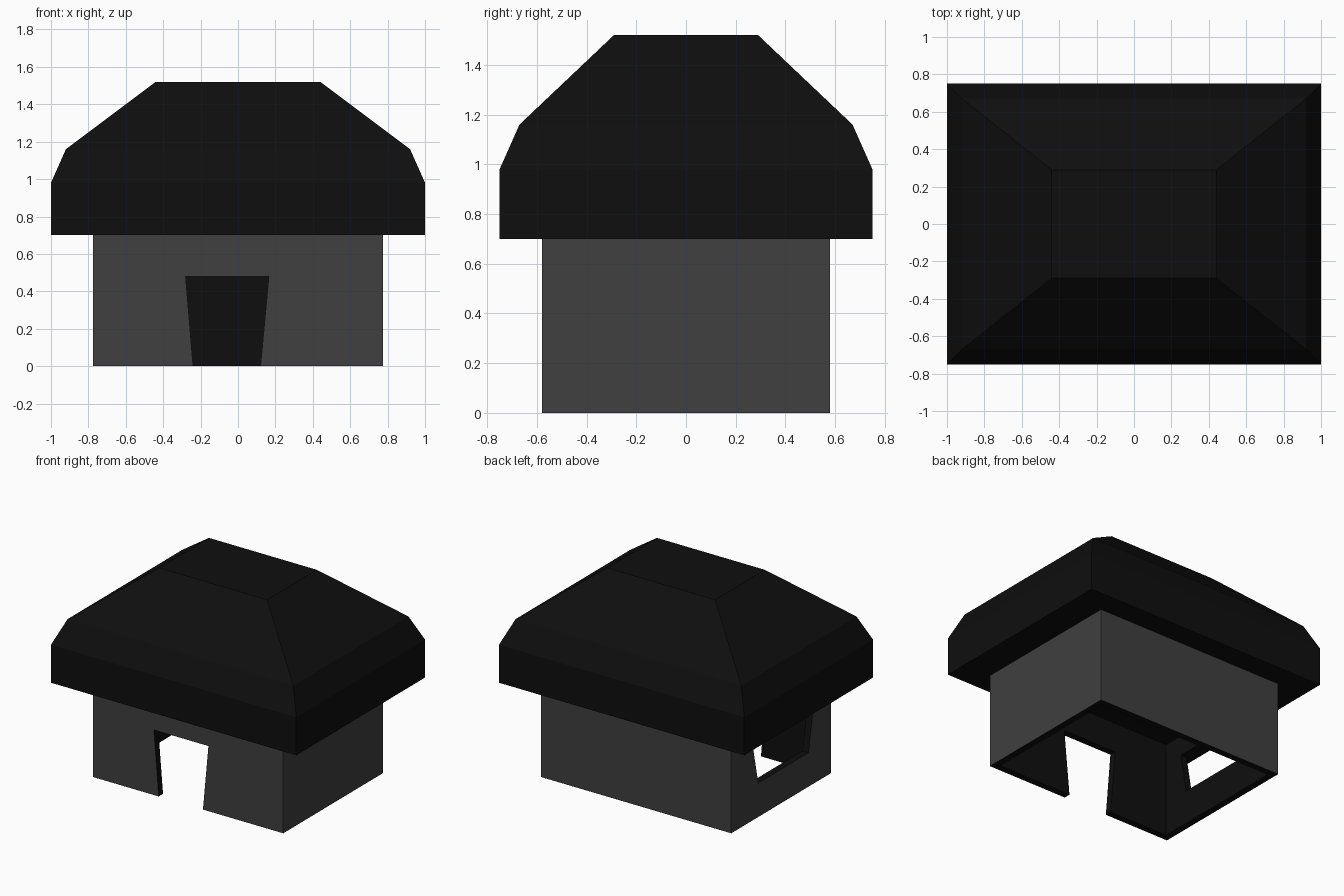
import bpy

if "Cube" in bpy.data.objects:
    bpy.data.objects.remove(bpy.data.objects["Cube"])

def material(name, v):
    m = bpy.data.materials.new(name)
    m.diffuse_color = (v, v, v, 1)
    m.use_nodes = True
    m.node_tree.nodes["Principled BSDF"].inputs["Base Color"].default_value = m.diffuse_color
    return m

WALL = material("charcoal grey", 0.05)
DARK = material("near black", 0.0045)

def add_object(name, verts, faces, mats):
    me = bpy.data.meshes.new(name)
    me.from_pydata(verts, [], faces)
    for m in mats:
        me.materials.append(m)
    ob = bpy.data.objects.new(name, me)
    bpy.context.collection.objects.link(ob)
    return ob

def loft(name, rings, mats):
    """Closed solid through a stack of four-cornered rings."""
    verts = [p for r in rings for p in r]
    n = len(rings)
    faces = [(3, 2, 1, 0), tuple(range(4 * n - 4, 4 * n))]
    for k in range(n - 1):
        for i in range(4):
            a, b = 4 * k + i, 4 * k + (i + 1) % 4
            faces.append((a, b, b + 4, a + 4))
    return add_object(name, verts, faces, mats)

def rect(x0, x1, y0, y1, z):
    return [(x0, y0, z), (x1, y0, z), (x1, y1, z), (x0, y1, z)]

# hipped roof with chamfered eaves
profile = [(1.0, 0.75, 0.70), (1.0, 0.75, 0.98), (0.92, 0.67, 1.16), (0.44, 0.29, 1.52)]
loft("roof", [rect(-x, x, -y, y, z) for x, y, z in profile], [DARK])

# hollow walls, open underneath, dark on the inside and on the cut edges
X, Y, T = 0.775, 0.58, 0.05
walls = loft("walls", [rect(-X, X, -Y, Y, z) for z in (0, 0.70)], [WALL, DARK])
for p in walls.data.polygons:
    p.material_index = 1 if abs(p.normal.z) > 0.5 else 0

room = loft("room_cutter", [rect(T - X, X - T, T - Y, Y - T, z) for z in (-0.1, 0.8)], [WALL, DARK])
# flared doorway in the front
door = loft("door_cutter", [rect(-0.232, 0.111, -0.7, -0.4, -0.1),
                            rect(-0.28, 0.165, -0.7, -0.4, 0.48)], [WALL, DARK])
# flared window in the left side
window = loft("window_cutter", [rect(-0.9, -0.6, -0.32, 0.265, 0.25),
                                rect(-0.9, -0.6, -0.375, 0.33, 0.55)], [WALL, DARK])

for cutter in (room, door, window):
    for p in cutter.data.polygons:
        p.material_index = 1
    mod = walls.modifiers.new(cutter.name, 'BOOLEAN')
    mod.operation = 'DIFFERENCE'
    mod.solver = 'EXACT'
    mod.object = cutter
    cutter.hide_render = True
    cutter.hide_set(True)
